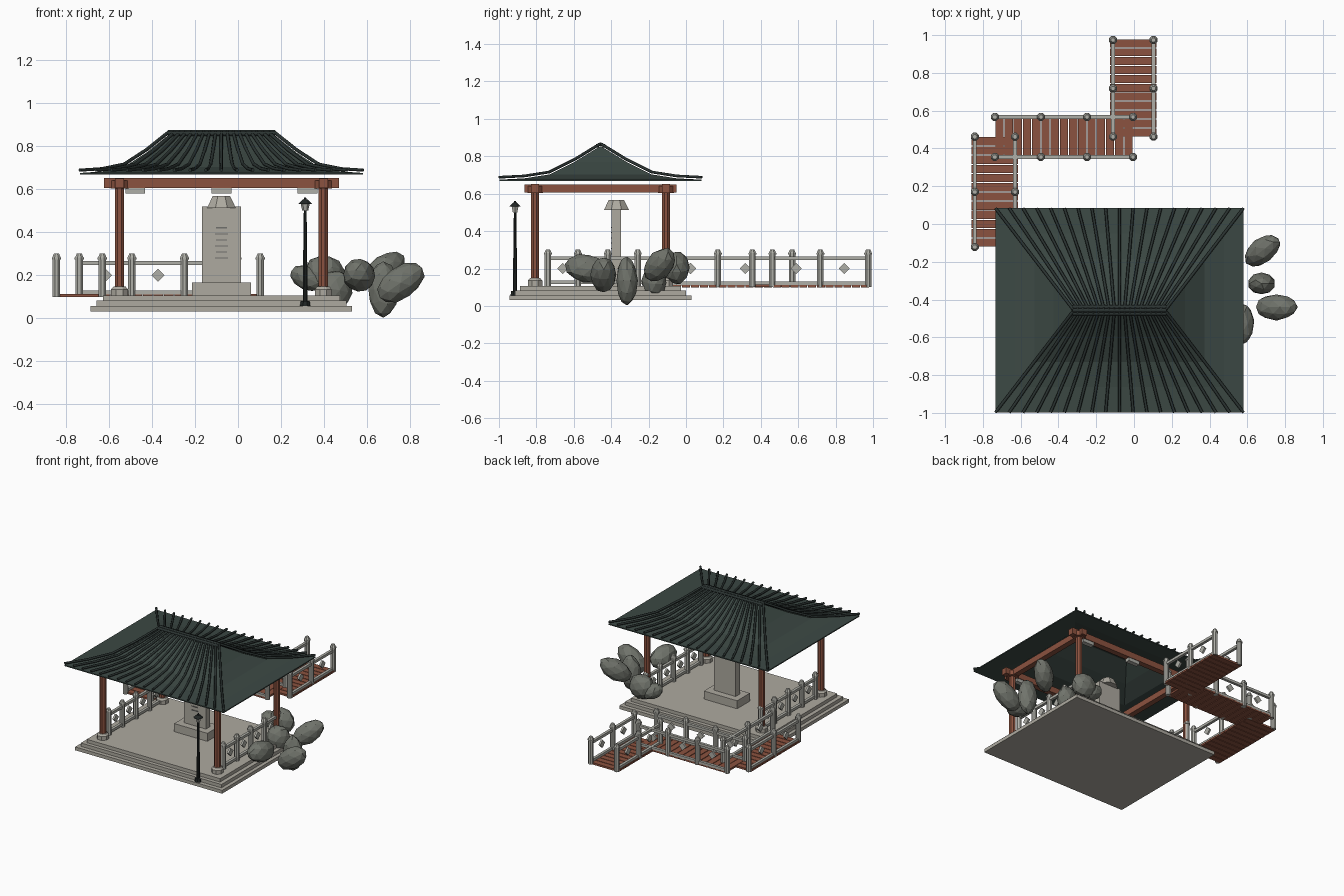
import bpy, bmesh, math, random
from mathutils import Matrix, Vector, Euler

random.seed(4)
if "Cube" in bpy.data.objects:
    bpy.data.objects.remove(bpy.data.objects["Cube"], do_unlink=True)


def material(name, rgb):
    m = bpy.data.materials.new(name)
    m.use_nodes = True
    m.diffuse_color = (*rgb, 1)
    bsdf = m.node_tree.nodes["Principled BSDF"]
    bsdf.inputs["Base Color"].default_value = (*rgb, 1)
    bsdf.inputs["Roughness"].default_value = 0.8
    return m


STONE = material("pale stone", (0.42, 0.40, 0.35))
RAIL = material("rail stone", (0.43, 0.43, 0.39))
CARVED = material("carved grey", (0.16, 0.16, 0.15))
WOOD = material("red wood", (0.26, 0.085, 0.05))
TILE = material("green roof", (0.045, 0.066, 0.058))
RIB = material("dark roof rib", (0.024, 0.034, 0.032))
ROCK = material("grey rock", (0.165, 0.175, 0.15))
IRON = material("black iron", (0.015, 0.019, 0.018))


class Part:
    """Collects primitives into one named object."""

    def __init__(self):
        self.bm = bmesh.new()

    def box(self, center, size, rot=(0, 0, 0)):
        m = Matrix.Translation(center) @ Euler(rot).to_matrix().to_4x4()
        bmesh.ops.create_cube(self.bm, size=1, matrix=m @ Matrix.Diagonal((*size, 1)))

    def cone(self, x, y, z0, z1, r0, r1, sides=8):
        m = Matrix.Translation((x, y, (z0 + z1) / 2)) @ Matrix.Rotation(math.pi / sides, 4, 'Z')
        bmesh.ops.create_cone(self.bm, cap_ends=True, segments=sides, radius1=r0,
                              radius2=r1, depth=z1 - z0, matrix=m)

    def finish(self, name, mat):
        me = bpy.data.meshes.new(name)
        self.bm.to_mesh(me)
        self.bm.free()
        me.materials.append(mat)
        ob = bpy.data.objects.new(name, me)
        bpy.context.collection.objects.link(ob)
        return ob


CX, CY = -0.077, -0.457        # pavilion centre
COL_X, COL_Y = 0.473, 0.35     # column offsets
SIGNS = (-1, 1)
CORNERS = [(CX + sx * COL_X, CY + sy * COL_Y) for sx in SIGNS for sy in SIGNS]

# Stepped platform
p = Part()
for hx, hy, z0, z1 in ((0.607, 0.487, 0.032, 0.057), (0.58, 0.457, 0.057, 0.082),
                       (0.55, 0.43, 0.082, 0.107)):
    p.box((CX, CY, (z0 + z1) / 2), (2 * hx, 2 * hy, z1 - z0))
p.finish("platform", STONE)

# Columns, bases and beams
cols, bases, beams = Part(), Part(), Part()
for x, y in CORNERS:
    bases.cone(x, y, 0.107, 0.135, 0.042, 0.042)
    bases.cone(x, y, 0.135, 0.148, 0.042, 0.03)
    cols.cone(x, y, 0.14, 0.645, 0.023, 0.023)
    cols.cone(x, y, 0.603, 0.64, 0.045, 0.045)
for s in SIGNS:
    beams.box((CX, CY + s * COL_Y, 0.628), (1.092, 0.042, 0.046))
    beams.box((CX + s * COL_X, CY, 0.628), (0.042, 0.814, 0.044))
bases.finish("column_bases", STONE)
cols.finish("columns", WOOD)
beams.finish("beams", WOOD)

# Small blocks under the long beams
p = Part()
for s in SIGNS:
    for i in (-1, 0, 1):
        p.box((CX + 0.4 * i, CY + s * COL_Y, 0.593), (0.092, 0.034, 0.025))
p.finish("beam_blocks", RAIL)

# Concave hipped roof shell
PROFILE = ((0, 0.852), (0.25, 0.77), (0.5, 0.703), (0.75, 0.682), (1, 0.675))


def half_x(t):
    return 0.245 + 0.412 * t


def half_y(t):
    return 0.005 + 0.536 * t


bm = bmesh.new()
rings = [[bm.verts.new((CX + sx * half_x(t), CY + sy * half_y(t), z))
          for sx, sy in ((-1, -1), (1, -1), (1, 1), (-1, 1))] for t, z in PROFILE]
bm.faces.new(rings[0])
for a, b in zip(rings, rings[1:]):
    for i in range(4):
        j = (i + 1) % 4
        bm.faces.new((b[i], b[j], a[j], a[i]))
p = Part()
p.bm.free()
p.bm = bm
roof = p.finish("roof", TILE)
solid = roof.modifiers.new("thickness", 'SOLIDIFY')
solid.thickness = 0.008


def tubes(name, paths, radius, mat):
    cu = bpy.data.curves.new(name, 'CURVE')
    cu.dimensions = '3D'
    cu.bevel_depth = radius
    cu.bevel_resolution = 1
    cu.use_fill_caps = True
    for path in paths:
        sp = cu.splines.new('POLY')
        sp.points.add(len(path) - 1)
        for pt, co in zip(sp.points, path):
            pt.co = (*co, 1)
    cu.materials.append(mat)
    bpy.context.collection.objects.link(bpy.data.objects.new(name, cu))


# Fanned ribs on the long slopes, and the ridge rods
RIBS = 19
tubes("roof_ribs", [[(CX + (2 * i / (RIBS - 1) - 1) * half_x(t), CY + s * half_y(t), z + 0.013)
                     for t, z in PROFILE] for s in SIGNS for i in range(RIBS)], 0.008, RIB)
tubes("roof_ridge", [[(CX + e * 0.249, CY + dy, z) for e in SIGNS]
                     for dy, z in ((0, 0.864), (-0.017, 0.857), (0.017, 0.857))], 0.011, RIB)

# Monument with carved lines
p = Part()
MY = -0.372
p.box((CX, MY, 0.137), (0.274, 0.15, 0.06))
p.box((CX, MY, 0.342), (0.181, 0.05, 0.354))
p.cone(CX, MY, 0.513, 0.567, 0.072, 0.044)
p.finish("monument", STONE)
p = Part()
for i in range(6):
    p.box((CX, MY - 0.026, 0.28 + 0.028 * i), (0.06 - 0.008 * (i % 2), 0.006, 0.006))
p.finish("carved_lines", CARVED)

# Lamp post
LX, LY = 0.312, -0.914
p = Part()
p.cone(LX, LY, 0.057, 0.08, 0.026, 0.022)
p.cone(LX, LY, 0.08, 0.3, 0.012, 0.010)
p.cone(LX, LY, 0.3, 0.505, 0.010, 0.007)
p.cone(LX, LY, 0.532, 0.552, 0.033, 0.012)
p.cone(LX, LY, 0.552, 0.562, 0.008, 0.004)
p.finish("lamp_post", IRON)
p = Part()
p.cone(LX, LY, 0.5, 0.532, 0.014, 0.021, 6)
p.finish("lamp_lantern", RAIL)


# Stone railings: posts, two rails and a diamond in every span
def railing(part, start, end, spans, floor):
    a, b = Vector(start), Vector(end)
    d = b - a
    along_x = abs(d.x) > abs(d.y)
    for i in range(spans + 1):
        q = a + d * i / spans
        part.cone(q.x, q.y, floor, 0.277, 0.019, 0.019)
        part.cone(q.x, q.y, 0.274, 0.283, 0.023, 0.023)
        part.cone(q.x, q.y, 0.283, 0.302, 0.021, 0.012)
    m = (a + b) / 2
    size = (d.length, 0.02, 0.019) if along_x else (0.02, d.length, 0.019)
    for z in (0.256, floor + 0.02):
        part.box((m.x, m.y, z), size)
    for i in range(spans):
        q = a + d * (i + 0.5) / spans
        size, rot = (((0.042, 0.014, 0.042), (0, math.pi / 4, 0)) if along_x
                     else ((0.014, 0.042, 0.042), (math.pi / 4, 0, 0)))
        part.box((q.x, q.y, 0.2), size, rot)


p = Part()
for s in SIGNS:
    railing(p, (CX + s * COL_X, -0.738), (CX + s * COL_X, -0.098), 4, 0.107)
p.finish("platform_railings", RAIL)

p = Part()
for x in (-0.111, 0.103):
    railing(p, (x, 0.462), (x, 0.974), 2, 0.1)
for y in (0.355, 0.567):
    railing(p, (-0.737, y), (-0.005, y), 3, 0.1)
for x in (-0.843, -0.63):
    railing(p, (x, -0.122), (x, 0.462), 2, 0.1)
p.finish("bridge_railings", RAIL)


# Zigzag bridge of planks
def deck(part, x0, x1, y0, y1, count, along_x, z):
    step = ((x1 - x0) if along_x else (y1 - y0)) / count
    for i in range(count):
        k = step * (i + 0.5)
        if along_x:
            part.box((x0 + k, (y0 + y1) / 2, z), (step - 0.005, y1 - y0, 0.014))
        else:
            part.box(((x0 + x1) / 2, y0 + k, z), (x1 - x0, step - 0.005, 0.014))


p = Part()
deck(p, -0.127, 0.119, 0.462, 0.98, 11, False, 0.105)
deck(p, -0.737, -0.005, 0.345, 0.577, 15, True, 0.107)
deck(p, -0.859, -0.614, -0.122, 0.462, 12, False, 0.105)
p.finish("bridge_deck", WOOD)

# Faceted boulders: centre, half sizes, tilt in degrees
BOULDERS = (((0.755, -0.44, 0.165), (0.125, 0.07, 0.075), (0, -35, 0)),
            ((0.68, -0.14, 0.22), (0.125, 0.068, 0.072), (0, -35, 38)),
            ((0.563, -0.535, 0.2), (0.076, 0.115, 0.078), (-12, 0, -8)),
            ((0.675, -0.315, 0.135), (0.072, 0.058, 0.13), (0, 0, 0)),
            ((0.40, -0.05, 0.205), (0.095, 0.07, 0.09), (0, 15, 0)),
            ((0.325, -0.06, 0.185), (0.09, 0.06, 0.055), (0, 25, 0)),
            ((0.45, -0.17, 0.13), (0.085, 0.065, 0.095), (0, 10, 20)))
for n, (c, half, tilt) in enumerate(BOULDERS):
    p = Part()
    bmesh.ops.create_icosphere(p.bm, subdivisions=2, radius=1)
    for v in p.bm.verts:
        v.co *= random.uniform(0.95, 1.03)
    rot = Euler([math.radians(a) for a in tilt]).to_matrix().to_4x4()
    p.bm.transform(Matrix.Translation(c) @ rot @ Matrix.Diagonal((*half, 1)))
    p.finish(f"boulder_{n + 1}", ROCK)
